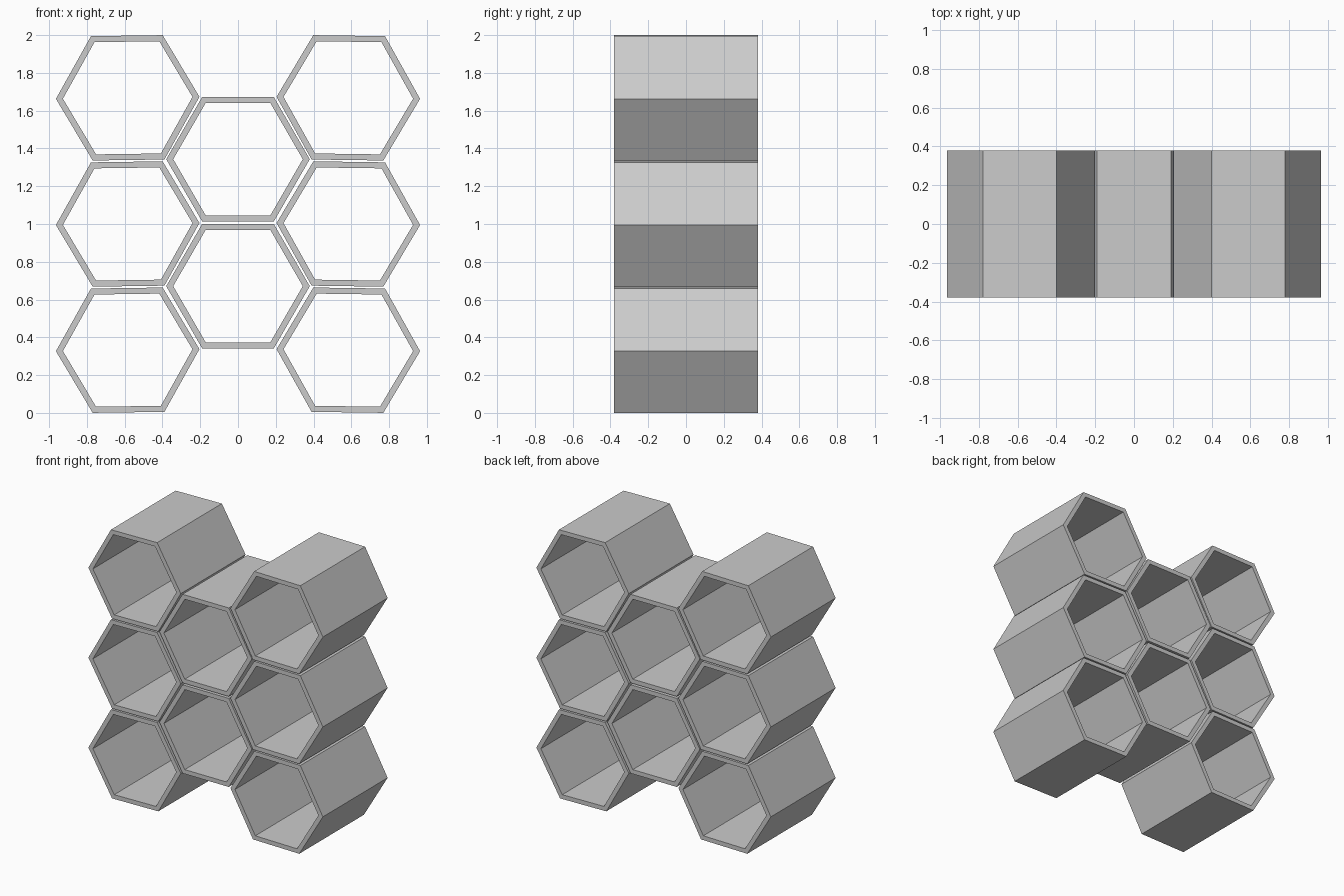
import bpy, bmesh
from math import sin, cos, radians

if "Cube" in bpy.data.objects:
    bpy.data.objects.remove(bpy.data.objects["Cube"])

R_OUT, R_IN, HALF_DEPTH = 0.38, 0.343, 0.38


def hex_tube(name, cx, cz, tilt=0.0):
    """Open hexagonal tube running along y, with its wall thickness."""
    bm = bmesh.new()

    def ring(radius, y):
        angles = [radians(60 * i + tilt) for i in range(6)]
        return [bm.verts.new((cx + radius * cos(a), y, cz + radius * sin(a))) for a in angles]

    # outer front, outer back, inner back, inner front: a closed wall section
    rings = [ring(R_OUT, -HALF_DEPTH), ring(R_OUT, HALF_DEPTH),
             ring(R_IN, HALF_DEPTH), ring(R_IN, -HALF_DEPTH)]
    for k in range(4):
        a, b = rings[k], rings[(k + 1) % 4]
        for i in range(6):
            j = (i + 1) % 6
            bm.faces.new((a[i], a[j], b[j], b[i]))
    bmesh.ops.recalc_face_normals(bm, faces=bm.faces)
    mesh = bpy.data.meshes.new(name)
    bm.to_mesh(mesh)
    bm.free()
    obj = bpy.data.objects.new(name, mesh)
    bpy.context.collection.objects.link(obj)
    return obj


# Side columns: three tubes each, tilted very slightly toward the outside
for side, label in ((-1, "left"), (1, "right")):
    for row, cz in enumerate((0.332, 1.0, 1.668)):
        hex_tube(f"{label}_cell_{row + 1}", side * 0.584, cz, tilt=-0.8 * side)

# Middle column: two tubes nested between the side columns
for row, cz in enumerate((0.671, 1.343)):
    hex_tube(f"middle_cell_{row + 1}", 0.0, cz)
